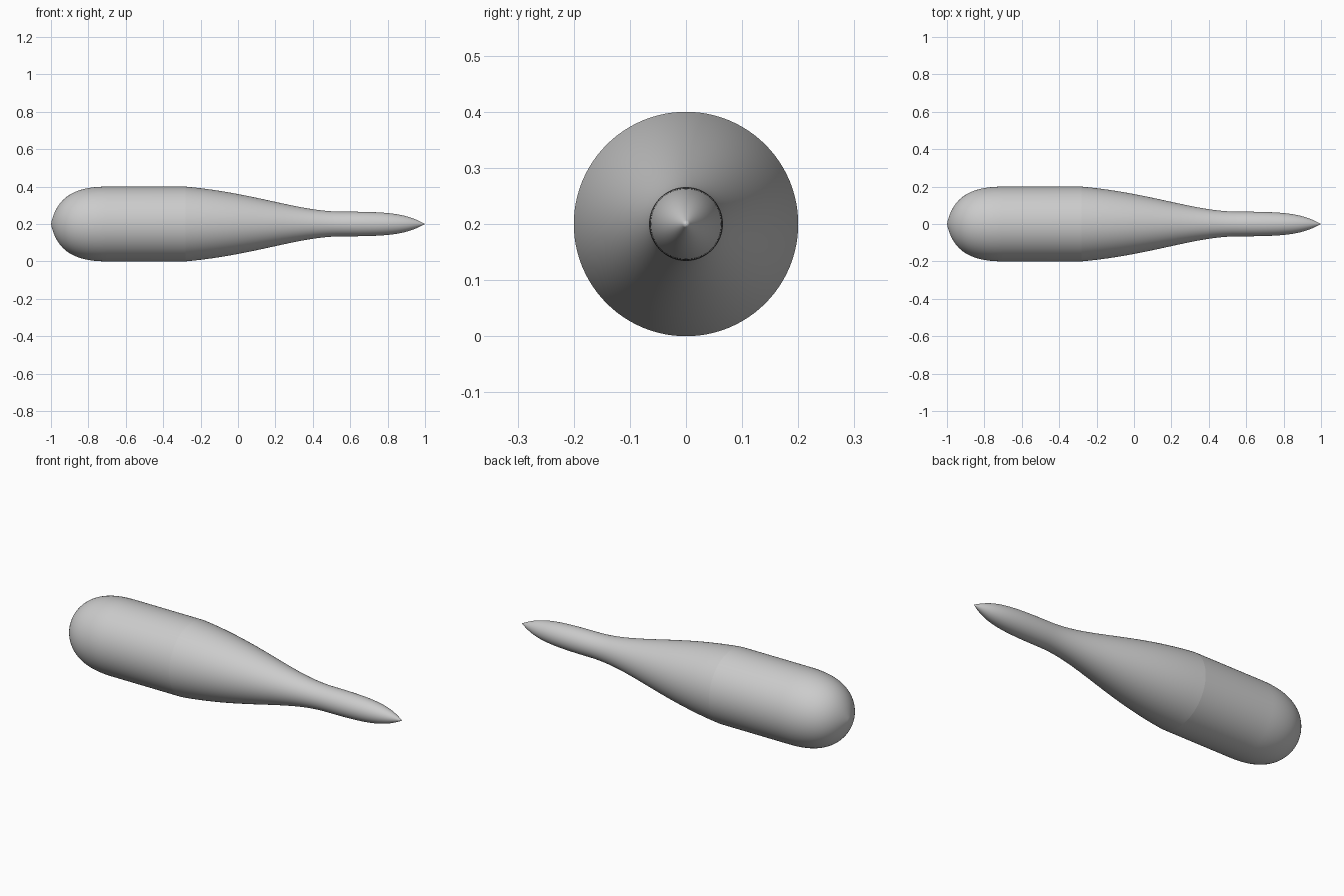
import bpy
import bmesh
import math
from mathutils import Vector
from mathutils.geometry import interpolate_bezier

cube = bpy.data.objects.get("Cube")
if cube:
    bpy.data.objects.remove(cube, do_unlink=True)

AXIS_HEIGHT = 0.2
SIDES = 96

grey = bpy.data.materials.new("plain grey")
grey.use_nodes = True
colour = (0.6, 0.6, 0.6, 1)
grey.diffuse_color = colour
grey.node_tree.nodes["Principled BSDF"].inputs["Base Color"].default_value = colour


def bezier(start, handle_1, handle_2, end, count=24):
    points = [Vector((x, r, 0)) for x, r in (start, handle_1, handle_2, end)]
    return [Vector(p) for p in interpolate_bezier(*points, count)]


def lathe(name, profile):
    """Spin an (x, radius) profile around the long axis."""
    bm = bmesh.new()
    verts = [bm.verts.new(p) for p in profile]
    edges = [bm.edges.new(pair) for pair in zip(verts, verts[1:])]
    bmesh.ops.spin(bm, geom=verts + edges, cent=(0, 0, 0), axis=(1, 0, 0),
                   angle=math.tau, steps=SIDES)
    bmesh.ops.remove_doubles(bm, verts=bm.verts, dist=0.0001)
    bmesh.ops.recalc_face_normals(bm, faces=bm.faces)
    # Open shells: make sure the faces point away from the axis
    if sum(f.normal.yz.dot(f.calc_center_median().yz) for f in bm.faces) < 0:
        bmesh.ops.reverse_faces(bm, faces=bm.faces)
    for face in bm.faces:
        face.smooth = True
    mesh = bpy.data.meshes.new(name)
    bm.to_mesh(mesh)
    bm.free()
    mesh.materials.append(grey)
    obj = bpy.data.objects.new(name, mesh)
    obj.location.z = AXIS_HEIGHT
    bpy.context.collection.objects.link(obj)


# Rounded nose with a straight barrel
nose = bezier((-1, 0), (-0.97, 0.14), (-0.88, 0.2), (-0.7, 0.2))
lathe("body", nose + [Vector((-0.28, 0.2, 0))])

# Taper down to the thin neck, then the pointed tip
taper = bezier((-0.28, 0.2), (0.1, 0.165), (0.32, 0.066), (0.56, 0.066))
tip = bezier((0.56, 0.066), (0.82, 0.066), (0.9, 0.055), (1, 0))
lathe("tail", taper + tip[1:])
